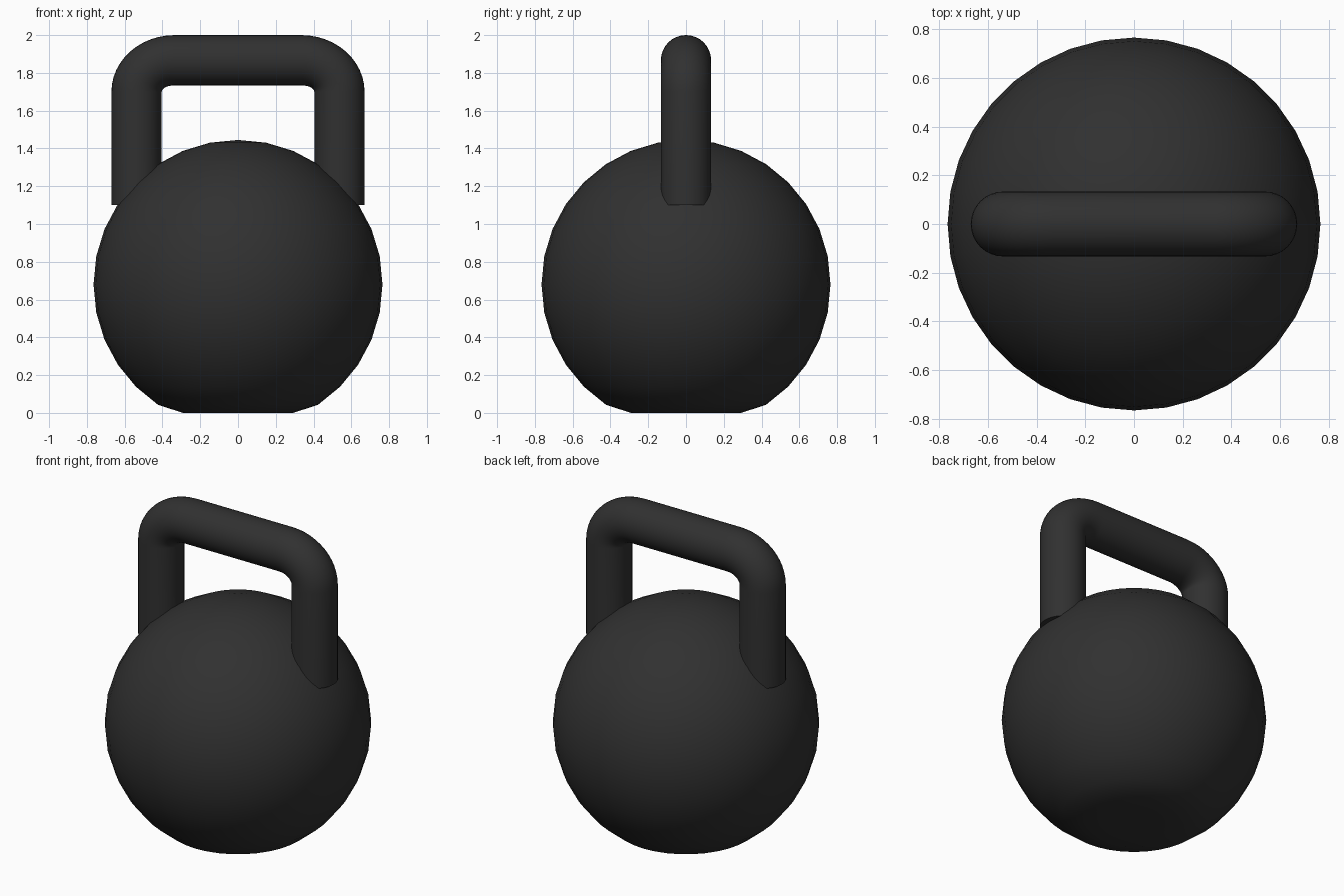
import bpy, bmesh
from math import sin, cos, pi, radians

cube = bpy.data.objects.get("Cube")
if cube:
    bpy.data.objects.remove(cube, do_unlink=True)

# Dark cast iron
iron = bpy.data.materials.new("dark_iron")
iron.use_nodes = True
iron.diffuse_color = (0.03, 0.03, 0.03, 1)
iron.node_tree.nodes["Principled BSDF"].inputs["Base Color"].default_value = iron.diffuse_color


def finish(bm, name):
    bmesh.ops.recalc_face_normals(bm, faces=bm.faces)
    mesh = bpy.data.meshes.new(name)
    bm.to_mesh(mesh)
    bm.free()
    mesh.materials.append(iron)
    obj = bpy.data.objects.new(name, mesh)
    bpy.context.collection.objects.link(obj)
    bpy.ops.object.select_all(action='DESELECT')
    obj.select_set(True)
    bpy.context.view_layer.objects.active = obj
    bpy.ops.object.shade_smooth_by_angle(angle=radians(40))
    return obj


# Round weight with its underside flattened to stand on
bm = bmesh.new()
bmesh.ops.create_uvsphere(bm, u_segments=36, v_segments=16, radius=0.765)
for v in bm.verts:
    v.co.z = max(0, v.co.z + 0.68)
finish(bm, "weight_ball")

# Handle: a round tube up one leg, around two bends and down the other leg
TUBE, SIDES, BEND_STEPS = 0.133, 32, 12
BEND_X, BEND_Z = 0.335, 1.70
FOOT_Z = 1.10


def section(side, angle, drop=0):
    """Ring of points across the tube, at an angle around one bend."""
    ring = []
    for i in range(SIDES):
        a = 2 * pi * i / SIDES
        out = TUBE * cos(a)
        x = side * (BEND_X + (0.202 + out) * cos(angle))
        z = BEND_Z + (0.167 + out) * sin(angle) - drop
        ring.append((x, TUBE * sin(a), z))
    return ring


angles = [pi / 2 * i / BEND_STEPS for i in range(BEND_STEPS + 1)]
drop = BEND_Z - FOOT_Z
sections = [section(1, 0, drop)]
sections += [section(1, a) for a in angles]
sections += [section(-1, a) for a in reversed(angles)]
sections += [section(-1, 0, drop)]

bm = bmesh.new()
rings = [[bm.verts.new(p) for p in s] for s in sections]
for r, s in zip(rings, rings[1:]):
    for i in range(SIDES):
        j = (i + 1) % SIDES
        bm.faces.new((r[i], r[j], s[j], s[i]))
bm.faces.new(rings[0])
bm.faces.new(rings[-1])
finish(bm, "handle")
